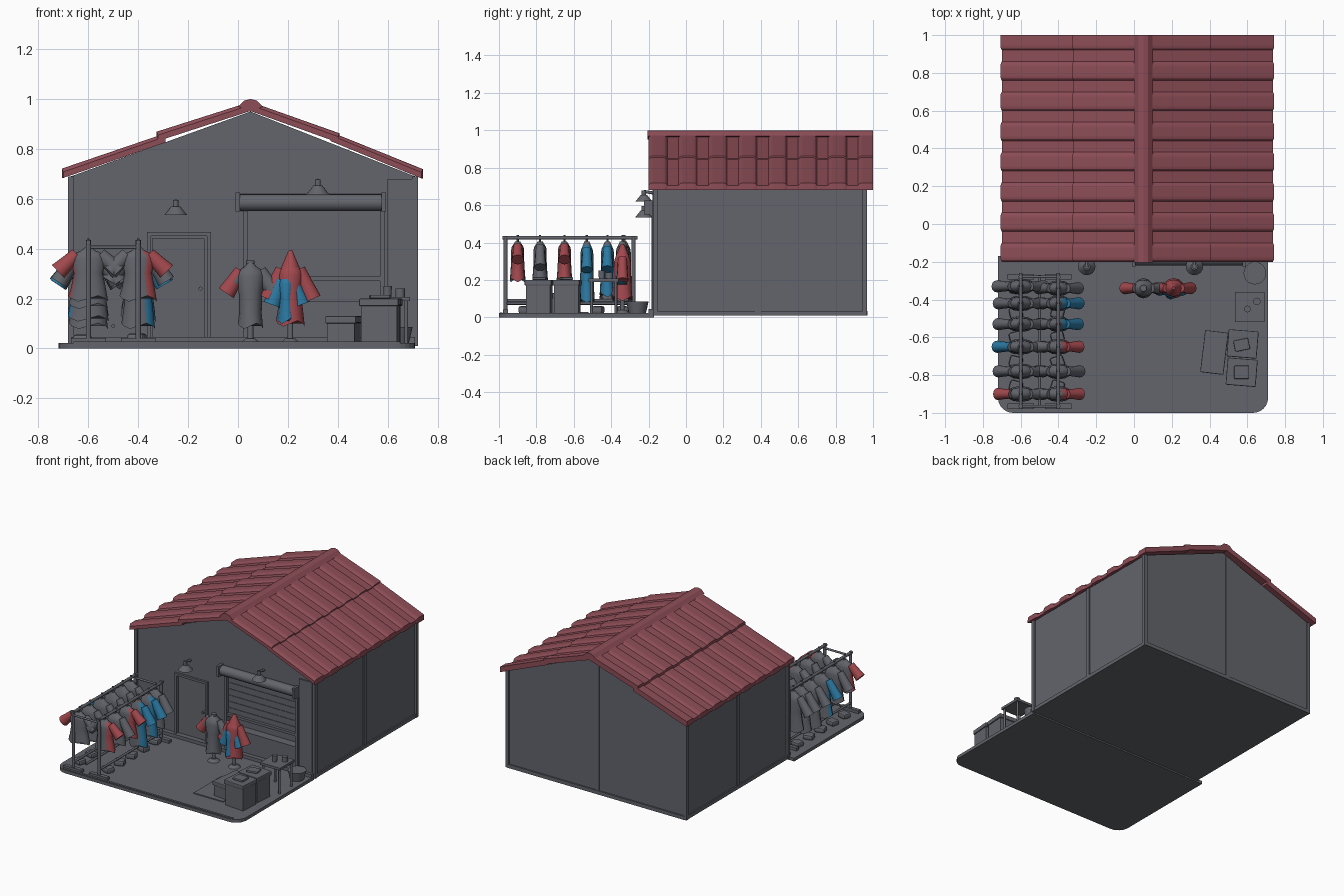
import bpy, bmesh, math, random
from mathutils import Vector, Matrix

if "Cube" in bpy.data.objects:
    bpy.data.objects.remove(bpy.data.objects["Cube"])
random.seed(4)

def mat(name, c):
    m = bpy.data.materials.new(name)
    m.diffuse_color = (*c, 1)
    m.use_nodes = True
    m.node_tree.nodes["Principled BSDF"].inputs["Base Color"].default_value = m.diffuse_color
    return m
GREY = mat("slate_grey", (0.125, 0.13, 0.15))
ROOF = mat("roof_red", (0.27, 0.075, 0.095))
RED = mat("cloth_red", (0.36, 0.065, 0.075))
BLUE = mat("cloth_blue", (0.025, 0.19, 0.36))

def make(name, bm, mats, smooth=None, bevel=0):
    bmesh.ops.recalc_face_normals(bm, faces=bm.faces)
    me = bpy.data.meshes.new(name)
    bm.to_mesh(me); bm.free()
    o = bpy.data.objects.new(name, me)
    bpy.context.collection.objects.link(o)
    for m in (mats if isinstance(mats, list) else [mats]):
        me.materials.append(m)
    if bevel:
        b = o.modifiers.new("bevel", 'BEVEL'); b.width = bevel; b.segments = 2
    if smooth:
        bpy.ops.object.select_all(action='DESELECT')
        o.select_set(True); bpy.context.view_layer.objects.active = o
        bpy.ops.object.shade_smooth_by_angle(angle=math.radians(smooth))
    return o

def box(name, x0, x1, y0, y1, z0, z1, m=GREY, rot=0, bevel=0):
    bm = bmesh.new()
    c = Vector(((x0+x1)/2, (y0+y1)/2, (z0+z1)/2))
    M = Matrix.Translation(c) @ Matrix.Rotation(rot, 4, 'Z') @ Matrix.Diagonal((x1-x0, y1-y0, z1-z0, 1))
    bmesh.ops.create_cube(bm, size=1, matrix=M)
    return make(name, bm, m, bevel=bevel)

def rod(name, a, b, r, r2=None, m=GREY, n=10):
    a, b = Vector(a), Vector(b)
    d = b - a
    M = Matrix.Translation((a+b)/2) @ d.to_track_quat('Z', 'Y').to_matrix().to_4x4()
    bm = bmesh.new()
    bmesh.ops.create_cone(bm, cap_ends=True, segments=n, radius1=r, radius2=r if r2 is None else r2, depth=d.length, matrix=M)
    return make(name, bm, m, smooth=40)

def prism(name, pts, y0, y1, m):
    # x/z outline extruded along y
    bm = bmesh.new()
    f = bm.faces.new([bm.verts.new((x, y0, z)) for x, z in pts])
    g = bmesh.ops.extrude_face_region(bm, geom=[f])
    bmesh.ops.translate(bm, vec=(0, y1-y0, 0), verts=[v for v in g['geom'] if isinstance(v, bmesh.types.BMVert)])
    return make(name, bm, m)

# --- yard slab with rounded front corners
bm = bmesh.new()
out = [(0.71, -0.17), (-0.72, -0.17)]
for cx, a0 in ((-0.64, 180), (0.63, 270)):
    out += [(cx + 0.08*math.cos(math.radians(a0+t)), -0.92 + 0.08*math.sin(math.radians(a0+t))) for t in range(0, 91, 15)]
f = bm.faces.new([bm.verts.new((x, y, 0)) for x, y in out])
g = bmesh.ops.extrude_face_region(bm, geom=[f])
bmesh.ops.translate(bm, vec=(0, 0, 0.022), verts=[v for v in g['geom'] if isinstance(v, bmesh.types.BMVert)])
make("yard_slab", bm, GREY)
box("slab_rim", -0.66, 0.65, -0.995, -0.98, 0.002, 0.027)

# --- house shell with recessed shop opening
shell = prism("house_walls", [(-0.67, 0.01), (0.71, 0.01), (0.71, 0.69), (0.05, 0.95), (-0.67, 0.69)], -0.17, 0.96, GREY)
for n, x0, x1, z0, z1, d in (("shop_cutter", 0.04, 0.57, 0.05, 0.56, -0.11), ("door_cutter", -0.35, -0.125, 0.03, 0.45, -0.14)):
    c = box(n, x0, x1, -0.3, d, z0, z1)
    c.hide_render = True; c.hide_viewport = True
    mod = shell.modifiers.new(n, 'BOOLEAN'); mod.object = c; mod.operation = 'DIFFERENCE'; mod.solver = 'EXACT'
# corner posts, plinth and panel seams
for x in (-0.67, 0.71):
    for y in (-0.165, 0.955):
        box("corner_post", x-0.012, x+0.012, y-0.012, y+0.012, 0.01, 0.69)
    box("side_seam", x-0.006, x+0.006, 0.37, 0.40, 0.02, 0.69)
    box("side_plinth", x-0.009, x+0.009, -0.17, 0.96, 0.01, 0.035)
box("back_seam", 0.0, 0.03, 0.95, 0.966, 0.02, 0.93)
box("back_plinth", -0.67, 0.71, 0.95, 0.97, 0.01, 0.035)
box("front_step", -0.67, 0.71, -0.20, -0.165, 0.012, 0.045)
box("front_pilaster", 0.60, 0.70, -0.18, -0.165, 0.03, 0.68)

# --- corrugated roof, two overlapping sheets per slope
def rib(y):
    t = (math.cos((y - 0.01) / 0.16 * 2 * math.pi) + 0.35) * 2.2
    return 0.013 * max(0, min(1, t))
def sheet(name, x0, z0, x1, z1):
    bm = bmesh.new()
    N = 120
    rings = []
    for i in range(N + 1):
        y = -0.2 + 1.2 * i / N
        h = rib(y)
        ex = x1 + math.copysign(h * 0.5, x1 - x0)
        rings.append([bm.verts.new(p) for p in ((x0, y, z0-0.012+h), (ex, y, z1-0.012+h), (ex, y, z1-0.036), (x0, y, z0-0.036))])
    for a, b in zip(rings, rings[1:]):
        for k in range(4):
            bm.faces.new((a[k], a[(k+1) % 4], b[(k+1) % 4], b[k]))
    bm.faces.new(rings[0]); bm.faces.new(rings[-1])
    make(name, bm, ROOF, smooth=25)
sheet("roof_left_upper", 0.05, 0.988, -0.32, 0.868)
sheet("roof_left_lower", -0.29, 0.862, -0.70, 0.72)
sheet("roof_right_upper", 0.05, 0.988, 0.40, 0.862)
sheet("roof_right_lower", 0.37, 0.868, 0.735, 0.718)
prism("roof_ridge_cap", [(0.0, 0.97), (0.025, 0.994), (0.05, 1.0), (0.075, 0.994), (0.10, 0.97), (0.05, 0.95)], -0.205, 1.0, ROOF)

# --- shutter, roller box, counter
box("shutter_panel", 0.04, 0.57, -0.16, -0.14, 0.28, 0.56)
for i in range(6):
    box("shutter_slat", 0.04, 0.57, -0.164, -0.155, 0.292 + i*0.044, 0.325 + i*0.044)
box("shutter_bottom_bar", 0.03, 0.58, -0.18, -0.14, 0.27, 0.288)
rod("shutter_roller", (0.0, -0.185, 0.585), (0.585, -0.185, 0.585), 0.034, n=16)
for x in (-0.01, 0.575):
    box("roller_bracket", x, x+0.018, -0.225, -0.165, 0.55, 0.625)
for x in (0.02, 0.57):
    box("shutter_guide", x, x+0.02, -0.185, -0.165, 0.04, 0.56)
box("shop_counter", 0.04, 0.57, -0.17, -0.11, 0.05, 0.19)

# --- door with frame
for x in (-0.365, -0.125):
    box("door_frame_side", x, x+0.016, -0.185, -0.165, 0.03, 0.465)
box("door_frame_top", -0.365, -0.109, -0.185, -0.165, 0.45, 0.466)
box("door_leaf", -0.345, -0.135, -0.16, -0.145, 0.03, 0.44, rot=0.06)
rod("door_handle", (-0.15, -0.18, 0.24), (-0.15, -0.15, 0.24), 0.008)

# --- wall lamps
for x, z in ((-0.25, 0.535), (0.32, 0.618)):
    rod("lamp_shade", (x, -0.225, z), (x, -0.225, z+0.035), 0.046, 0.018, n=16)
    rod("lamp_neck", (x, -0.225, z+0.03), (x, -0.225, z+0.06), 0.012)
    rod("lamp_arm", (x, -0.225, z+0.055), (x, -0.165, z+0.045), 0.008)

# --- garments: lofted bodies with drooping sleeves
def garment(name, x, y, top, bottom, w, mats, side, flare=1.0, sleeve=0.11, d=0.035, cut=0.25):
    bm = bmesh.new()
    H = top - bottom
    prof = [(0, 0.16, 0.4), (0.06, 0.3, 0.6), (0.14, 0.72, 0.9), (0.22, 0.78, 1), (0.5, 0.62, 1), (0.8, 0.75*flare, 1.1), (1, 0.85*flare, 1.2)]
    def loft(rows):
        rings = [[bm.verts.new(p) for p in r] for r in rows]
        for a, b in zip(rings, rings[1:]):
            for k in range(len(a)):
                j = (k+1) % len(a)
                bm.faces.new((a[k], a[j], b[j], b[k]))
        bm.faces.new(rings[0]); bm.faces.new(rings[-1])
    n = 12
    T = [2*math.pi*k/n for k in range(n)]
    loft([[(x + w*rx*math.cos(t), y + d*ry*math.sin(t), top - H*f - (0.012*math.cos(3*t) if f == 1 else 0)) for t in T] for f, rx, ry in prof])
    for s in (-1, 1):
        a = Vector((x + s*w*0.5, y, top - H*0.13))
        e = Vector((x + s*w*1.3, y, top - H*0.13 - sleeve))
        u = Vector((-(e-a).z, 0, (e-a).x)).normalized()
        loft([[a.lerp(e, q) + u*(r*math.cos(t)) + Vector((0, r*0.9*math.sin(t), 0)) for t in T] for q, r in ((0, 0.026), (0.5, 0.03), (1, 0.036))])
    for f in bm.faces:
        c = f.calc_center_median()
        f.material_index = int((c.x - x) * side > w * cut)
    return make(name, bm, mats, smooth=50)

# --- two clothes racks along the left side
for x in (-0.60, -0.40):
    rod("rack_top_rail", (x, -0.98, 0.425), (x, -0.26, 0.425), 0.010)
    rod("rack_low_rail", (x, -0.97, 0.075), (x, -0.27, 0.075), 0.008)
    for y in (-0.965, -0.28):
        rod("rack_post", (x, y, 0.03), (x, y, 0.435), 0.011)
        box("rack_foot", x-0.07, x+0.07, y-0.014, y+0.014, 0.02, 0.042)
for y in (-0.965, -0.28):
    rod("rack_cross_bar", (-0.60, y, 0.405), (-0.40, y, 0.405), 0.007)
rod("rack_centre_rail", (-0.50, -0.97, 0.09), (-0.50, -0.27, 0.09), 0.008)
racks = [(-0.60, -1, [(-0.90, 0.20, RED), (-0.78, 0.17, GREY), (-0.65, 0.12, BLUE), (-0.53, 0.09, GREY), (-0.42, 0.10, GREY), (-0.33, 0.14, GREY)]),
         (-0.40, 1, [(-0.90, 0.20, RED), (-0.78, 0.20, GREY), (-0.65, 0.20, RED), (-0.53, 0.09, BLUE), (-0.42, 0.12, BLUE), (-0.34, 0.15, GREY)])]
for x, side, rows in racks:
    for y, zb, accent in rows:
        w = random.uniform(0.09, 0.105) * (1 if side < 0 else 0.85)
        garment("hanging_coat", x, y, 0.405, zb, w, [GREY, accent], side, sleeve=0.07 if accent == RED else 0.11, cut=0.25 if side > 0 else 0.55)
        rod("hanger_hook", (x, y, 0.40), (x, y, 0.44), 0.006, n=6)
# small shoe boxes and shoes below the racks
for i in range(5):
    y = -0.86 + i*0.13
    box("shoe", -0.66, -0.59, y-0.03, y+0.03, 0.02, 0.055, rot=random.uniform(-.4, .4), bevel=0.012)
    box("shoe", -0.44, -0.37, y-0.03, y+0.03, 0.02, 0.06, rot=random.uniform(-.4, .4), bevel=0.012)

# --- two dressed stands in front of the shutter
for x, top in ((0.05, 0.335), (0.21, 0.35)):
    rod("stand_pole", (x, -0.34, 0.03), (x, -0.34, 0.2), 0.012)
    rod("stand_base", (x, -0.34, 0.02), (x, -0.34, 0.04), 0.042, 0.02, n=14)
garment("grey_coat_on_stand", 0.05, -0.34, 0.345, 0.09, 0.075, [GREY, RED], -1, sleeve=0.09, d=0.045, cut=0.75, flare=0.8)
garment("red_coat_on_stand", 0.21, -0.34, 0.35, 0.10, 0.068, [RED, RED], 1, sleeve=0.12, d=0.045)
garment("blue_panel_on_coat", 0.195, -0.348, 0.30, 0.11, 0.045, [BLUE, BLUE], 1, sleeve=0.1, d=0.043)
rod("coat_hood", (0.21, -0.34, 0.325), (0.21, -0.34, 0.392), 0.037, 0.008, RED, 12)
rod("stand_neck", (0.05, -0.34, 0.32), (0.05, -0.34, 0.352), 0.018)

# --- crates, table and bucket on the right
def crate(x, y, sx, sy, z, rot):
    box("crate_body", x-sx/2, x+sx/2, y-sy/2, y+sy/2, 0.022, z-0.025, rot=rot)
    box("crate_lid", x-sx/2-0.007, x+sx/2+0.007, y-sy/2-0.007, y+sy/2+0.007, z-0.03, z, rot=rot, bevel=0.005)
crate(0.425, -0.68, 0.11, 0.21, 0.13, -0.12)
crate(0.57, -0.785, 0.145, 0.13, 0.20, -0.08)
crate(0.575, -0.635, 0.145, 0.13, 0.20, -0.08)
box("folded_cloth", 0.53, 0.61, -0.82, -0.75, 0.20, 0.215, bevel=0.005)
box("folded_cloth", 0.53, 0.61, -0.67, -0.61, 0.20, 0.215, rot=0.2, bevel=0.005)
box("floor_mat", 0.23, 0.46, -0.82, -0.52, 0.02, 0.028)
box("table_top", 0.535, 0.69, -0.52, -0.36, 0.19, 0.207)
for x in (0.55, 0.675):
    for y in (-0.505, -0.375):
        rod("table_leg", (x, y, 0.02), (x, y, 0.19), 0.008)
rod("table_cup", (0.60, -0.45, 0.205), (0.60, -0.45, 0.25), 0.016, 0.018)
rod("table_jar", (0.65, -0.41, 0.205), (0.65, -0.41, 0.24), 0.02)
rod("bucket", (0.64, -0.26, 0.02), (0.64, -0.26, 0.085), 0.045, 0.06, n=20)
